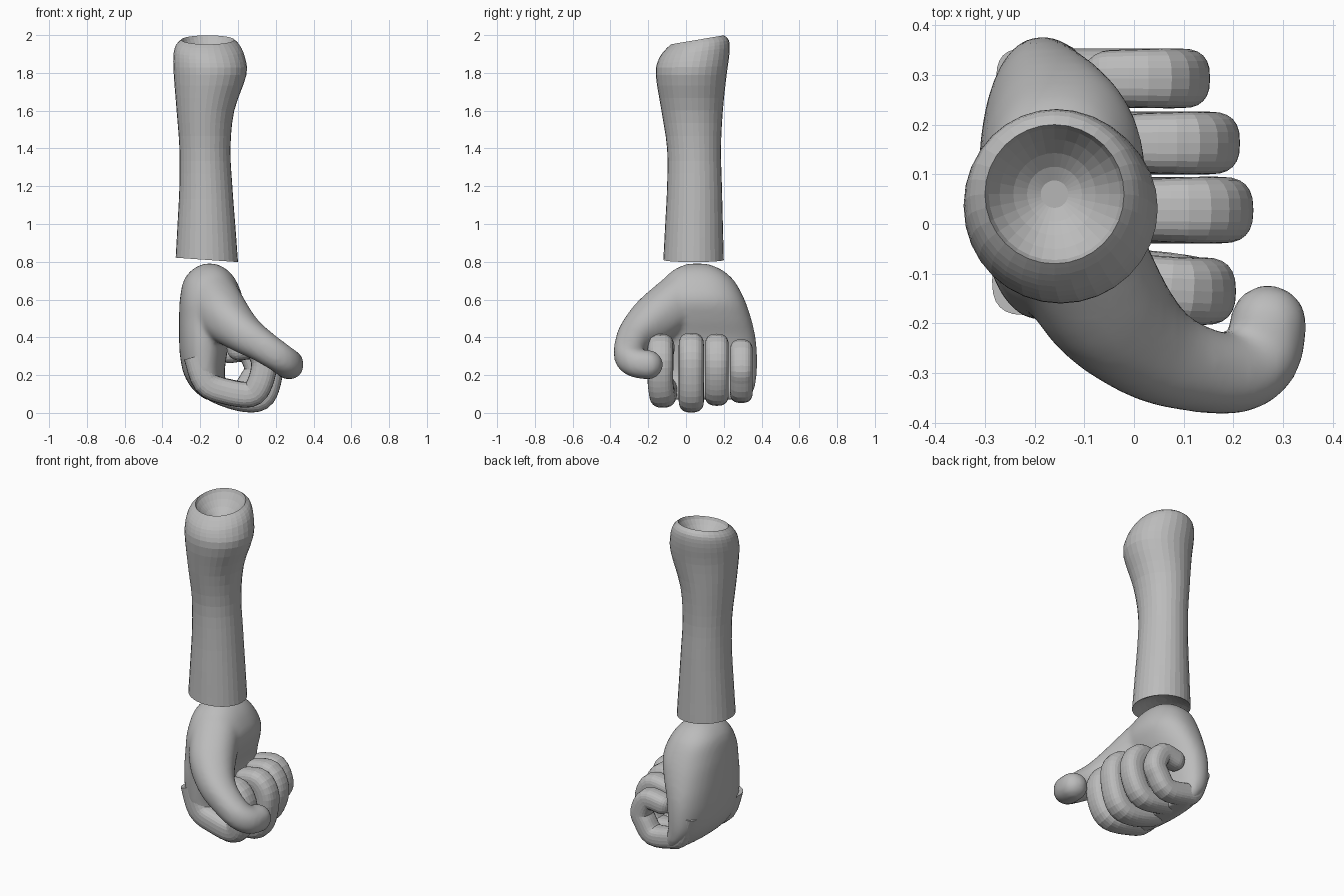
import bpy, bmesh, math
from mathutils import Vector

cube = bpy.data.objects.get("Cube")
if cube:
    bpy.data.objects.remove(cube, do_unlink=True)

clay = bpy.data.materials.new("clay grey")
clay.use_nodes = True
GREY = (0.5, 0.5, 0.5, 1)
clay.diffuse_color = GREY
clay.node_tree.nodes["Principled BSDF"].inputs["Base Color"].default_value = GREY


def section(center, u, v, sides, power):
    """Rounded cross-section spanned by half axes u and v."""
    ring = []
    for i in range(sides):
        t = math.tau * i / sides
        c, s = math.cos(t), math.sin(t)
        ring.append(center + u * math.copysign(abs(c) ** (2 / power), c)
                    + v * math.copysign(abs(s) ** (2 / power), s))
    return ring


def loft(bm, rings):
    """Skin rings in order and close both ends with a fan."""
    rows = [[bm.verts.new(p) for p in ring] for ring in rings]
    n = len(rows[0])
    for a, b in zip(rows, rows[1:]):
        for i in range(n):
            bm.faces.new((a[i], a[(i + 1) % n], b[(i + 1) % n], b[i]))
    for row in (rows[0], rows[-1]):
        mid = bm.verts.new(sum((v.co for v in row), Vector()) / n)
        for i in range(n):
            bm.faces.new((row[i], row[(i + 1) % n], mid))


def smooth_path(points, steps):
    """Catmull-Rom samples through tuples of any length."""
    pts = [points[0]] + list(points) + [points[-1]]
    out = []
    for a, b, c, d in zip(pts, pts[1:], pts[2:], pts[3:]):
        for k in range(steps):
            t = k / steps
            out.append([0.5 * (2 * q + (r - p) * t + (2 * p - 5 * q + 4 * r - s) * t * t
                               + (3 * q - p - 3 * r + s) * t ** 3)
                        for p, q, r, s in zip(a, b, c, d)])
    return out + [list(points[-1])]


def tube(bm, points, side_ref, sides, power, steps=4):
    """Tapered tube with a domed tip; points are x, y, z, radius."""
    path = smooth_path(points, steps)
    rings = []
    for i, (x, y, z, r) in enumerate(path):
        before, after = path[max(i - 1, 0)], path[min(i + 1, len(path) - 1)]
        along = (Vector(after[:3]) - Vector(before[:3])).normalized()
        u = side_ref.cross(along).normalized()
        v = along.cross(u)
        center = Vector((x, y, z))
        rings.append(section(center, u * r, v * r, sides, power))
    for k in range(1, 6):
        t = math.radians(16 * k)
        rings.append(section(center + along * r * math.sin(t),
                             u * r * math.cos(t), v * r * math.cos(t), sides, power))
    loft(bm, rings)


def finish(name, bm):
    bmesh.ops.recalc_face_normals(bm, faces=bm.faces)
    mesh = bpy.data.meshes.new(name)
    bm.to_mesh(mesh)
    bm.free()
    mesh.materials.append(clay)
    obj = bpy.data.objects.new(name, mesh)
    bpy.context.collection.objects.link(obj)
    return obj


def box_rings(levels, sides, power):
    """Horizontal rings from z, x min, x max, y min, y max."""
    return [section(Vector(((x0 + x1) / 2, (y0 + y1) / 2, z)),
                    Vector(((x1 - x0) / 2, 0, 0)), Vector((0, (y1 - y0) / 2, 0)), sides, power)
            for z, x0, x1, y0, y1 in levels]


# Forearm with a hollow at each end
outer = smooth_path([
    (0.81, -0.33, 0.0, -0.12, 0.2), (1.0, -0.32, -0.015, -0.11, 0.195),
    (1.2, -0.31, -0.03, -0.1, 0.19), (1.4, -0.31, -0.04, -0.1, 0.185),
    (1.6, -0.325, -0.02, -0.13, 0.195), (1.79, -0.34, 0.045, -0.16, 0.215),
    (1.89, -0.342, 0.035, -0.145, 0.23), (1.945, -0.33, 0.01, -0.115, 0.227),
    (1.975, -0.3, -0.02, -0.08, 0.2)], 3)


def hollow(z, depth, cx, cy, radius):
    """Bowl levels from the rim inward."""
    return [(z + depth * (1 - f * f), cx - radius * f, cx + radius * f,
             cy - radius * f, cy + radius * f) for f in (0.96, 0.8, 0.6, 0.4, 0.2)]


levels = (hollow(0.815, 0.05, -0.165, 0.04, 0.15)[::-1] + outer
          + hollow(1.965, -0.1, -0.16, 0.06, 0.138))
rings = box_rings(levels, 32, 2)
for ring in rings:
    for p in ring:
        top = max(0, min(1, (p.z - 1.82) / 0.13))
        base = max(0, min(1, (0.95 - p.z) / 0.13))
        p.z += 0.17 * top * (p.y - 0.06) - 0.07 * base * (p.x + 0.165)
bm = bmesh.new()
loft(bm, rings)
finish("forearm", bm)

# Palm and thumb fused into one smooth skin
bm = bmesh.new()
loft(bm, box_rings(smooth_path([
    (0.07, -0.17, -0.06, -0.13, 0.33), (0.12, -0.235, -0.05, -0.16, 0.36),
    (0.2, -0.285, -0.07, -0.18, 0.375), (0.3, -0.307, -0.06, -0.19, 0.377),
    (0.4, -0.312, -0.04, -0.195, 0.368), (0.5, -0.312, 0.0, -0.19, 0.345),
    (0.6, -0.308, 0.025, -0.18, 0.31), (0.7, -0.288, -0.01, -0.125, 0.255),
    (0.76, -0.24, -0.06, -0.06, 0.185), (0.79, -0.18, -0.12, 0.01, 0.11)], 4), 40, 2.3))
tube(bm, [(-0.13, -0.03, 0.6, 0.14), (-0.06, -0.16, 0.5, 0.13),
          (0.03, -0.25, 0.42, 0.105), (0.12, -0.29, 0.36, 0.088),
          (0.21, -0.3, 0.3, 0.08), (0.258, -0.265, 0.265, 0.078),
          (0.27, -0.2, 0.255, 0.078)], Vector((0, 0, 1)), 24, 2.2)
palm = finish("palm_and_thumb", bm)
remesh = palm.modifiers.new("fuse", 'REMESH')
remesh.mode = 'VOXEL'
remesh.voxel_size = 0.014
remesh.use_smooth_shade = True
relax = palm.modifiers.new("relax", 'SMOOTH')
relax.factor = 0.5
relax.iterations = 8

# Curled fingers: y position, outer reach, lowest and highest point, radius
fingers = {"index_finger": (-0.115, 0.205, 0.03, 0.42, 0.068),
           "middle_finger": (0.028, 0.24, 0.005, 0.425, 0.067),
           "ring_finger": (0.163, 0.213, 0.04, 0.42, 0.063),
           "little_finger": (0.293, 0.153, 0.055, 0.39, 0.06)}
for name, (y, reach, low, high, r) in fingers.items():
    lean = -0.02 if name == "index_finger" else 0
    bm = bmesh.new()
    tube(bm, [(-0.22, y, 0.3, r), (-0.17, y, 0.16, r),
              (reach - 0.27, y, low + r + 0.015, r),
              (reach - 0.14, y + lean / 2, low + r, r),
              (reach - r - 0.02, y + lean, low + 0.13, r),
              (reach - r, y + lean, high - 0.15, r),
              (reach - r - 0.045, y + lean, high - r - 0.005, r),
              (reach - 0.2, y + lean / 2, high - r - 0.01, r * 0.95)],
         Vector((0, 1, 0)), 24, 2.6)
    finish(name, bm)
